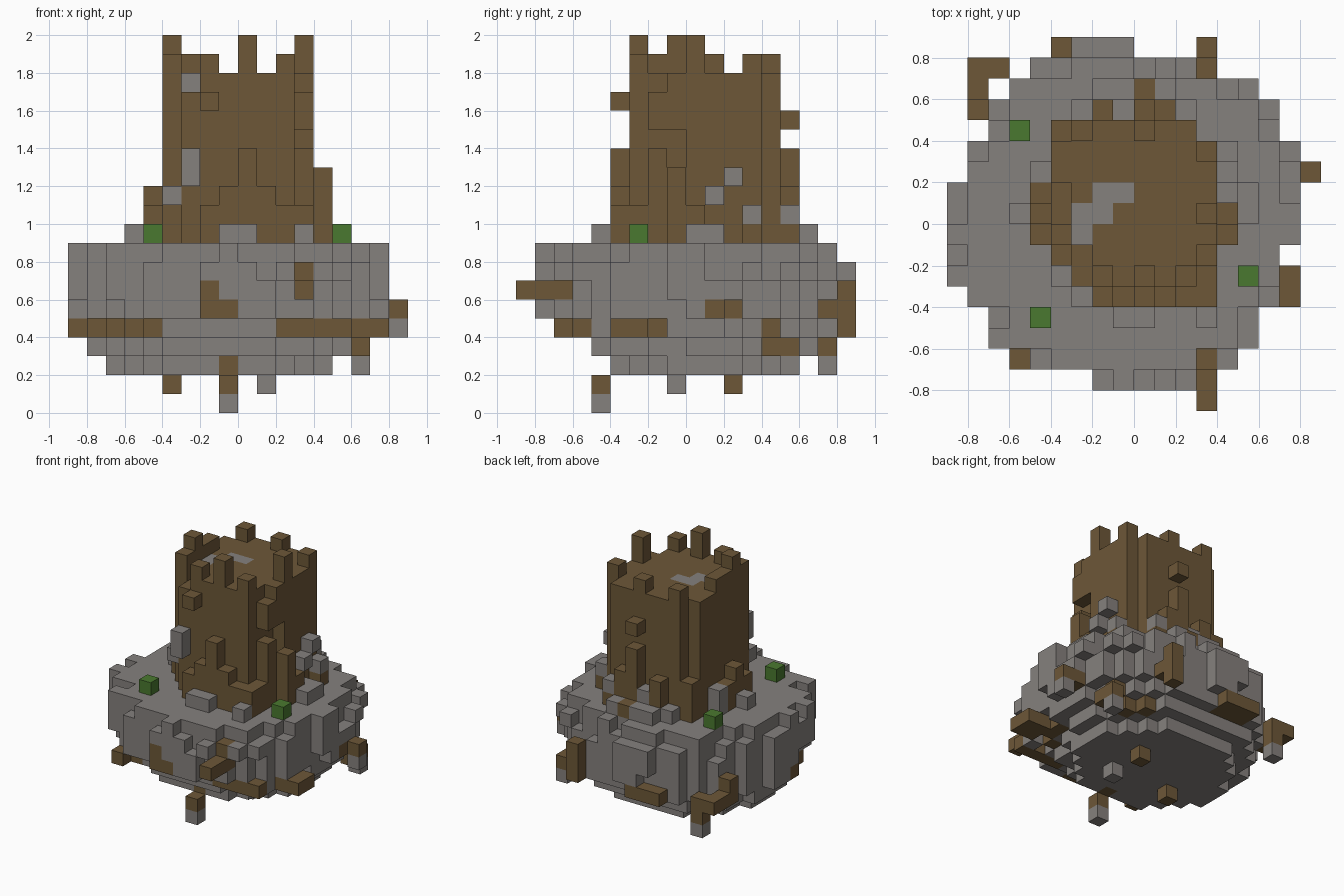
import bpy
import bmesh
import random
from math import hypot

random.seed(4)
if "Cube" in bpy.data.objects:
    bpy.data.objects.remove(bpy.data.objects["Cube"])

UNIT = 0.1
COLOURS = {
    "stone grey": (0.235, 0.218, 0.207),
    "bark brown": (0.153, 0.096, 0.039),
    "moss green": (0.068, 0.190, 0.029),
}
GREY, BROWN, GREEN = COLOURS
cells = {}  # (x, y, z) block position -> (part, colour)


def block(part, colour, x, y, z):
    """Fill a box of blocks; each range is a number or a (start, end) pair."""
    spans = [r if isinstance(r, tuple) else (r, r + 1) for r in (x, y, z)]
    for i in range(*spans[0]):
        for j in range(*spans[1]):
            for k in range(*spans[2]):
                cells[i, j, k] = (part, colour)


def stain(axis, sign, colour, u, z):
    """Recolour the outermost block along an axis, within a rectangle."""
    for a in range(*u):
        for k in range(*z):
            line = [c for c in cells if c[1 - axis] == a and c[2] == k]
            if line:
                hit = max(line, key=lambda c: sign * c[axis])
                cells[hit] = (cells[hit][0], colour)


# Floating rock: ragged outline by row, tapering underneath
ROCK = "floating_rock"
ROWS = [(-2, 3), (-5, 5), (-7, 6), (-7, 6), (-8, 7), (-9, 7), (-9, 7), (-9, 8), (-9, 8),
        (-9, 8), (-8, 8), (-8, 8), (-7, 7), (-7, 7), (-6, 6), (-5, 3), (-3, 0)]
outline = {(i, j) for j, span in enumerate(ROWS, -8) for i in range(*span)}
TAPER = {2: 5.7, 3: 6.8, 4: 7.7, 5: 8.2, 6: 8.5}
for i, j in sorted(outline):
    rim = any((i + a, j + b) not in outline for a, b in ((1, 0), (-1, 0), (0, 1), (0, -1)))
    top = 9 - (random.choice((0, 0, 1, 1, 2)) if rim else 0)
    if j == 8:
        top = 8
    rough = random.uniform(-0.15, 0.15)
    for k in range(2, top):
        # The lowest layers sit a little towards the back
        reach = hypot(i + 1.5, 1.08 * (j - 0.6)) if k < 5 else hypot(i + 1, j)
        if reach + rough <= TAPER.get(k, 20):
            block(ROCK, GREY, i, j, k)
block(ROCK, GREY, -2, -8, 7)

# Brown veins on the rock faces
stain(1, -1, BROWN, (-8, -4), (4, 5))
stain(1, -1, BROWN, (-2, -1), (5, 7))
stain(1, -1, BROWN, (-1, 0), (5, 6))
stain(1, -1, BROWN, (-1, 0), (2, 3))
stain(0, 1, BROWN, (1, 3), (5, 6))
stain(0, 1, BROWN, (4, 6), (3, 4))
stain(0, 1, BROWN, (4, 5), (4, 5))
stain(0, 1, BROWN, (-4, -1), (4, 5))

# Brown root bedded along the front of the rock
for x in range(2, 6):
    cells.pop((x, -7, 4), None)
block(ROCK, BROWN, (2, 6), -6, 4)
block(ROCK, GREY, 5, -5, 4)

# Broken trunk: eight-sided core with a jagged crown
block("trunk", BROWN, (-4, 4), (-2, 4), (9, 18))
block("trunk", BROWN, (-3, 3), (-3, 5), (9, 18))
for x, y, top in ((-4, -1, 20), (0, -3, 20), (3, 0, 20), (-3, 4, 19), (0, 4, 19),
                  (3, 3, 19), (-4, 0, 19), (-4, 1, 19), (-2, -3, 19), (2, -3, 19),
                  (-4, -2, 19)):
    block("trunk", BROWN, x, y, (18, top))

# Notch at the front and breach in the left side of the trunk
for gap in ((-3, -3, 17), (-3, -2, 17), (3, -2, 17), (3, -2, 14),
            *((3, -1, k) for k in range(11, 15))):
    del cells[gap]

# Stone set into the trunk top, and two bark knots
block("trunk", GREY, (-2, 0), 1, 17)
block("trunk", GREY, (-3, -1), 0, 17)
block("trunk", GREY, -3, -1, 17)
block("trunk", BROWN, -2, -4, 16)
block("trunk", BROWN, 0, 5, 15)

# Buttress roots around the trunk foot
for x, top in enumerate((11, 12, 14, 12, 11, 11), -2):
    block("buttress_roots", BROWN, x, -4, (9, top))
for x, y, top in ((4, -1, 13), (4, 0, 11), (-5, -1, 11), (-5, 0, 12), (-5, 1, 11),
                  (-2, 5, 12), (0, 5, 14), (1, 5, 12), (0, 6, 10), (3, -3, 11),
                  (-4, 4, 12), (4, 3, 10), (2, 5, 10)):
    block("buttress_roots", BROWN, x, y, (9, top))

# Loose rubble on the rock top and on the roots
for x, y, z in (((-1, 1), -5, 9), (5, (0, 2), 9), (3, -5, 9), (4, 3, 10), (2, 5, 10),
                (-5, 2, (9, 11)), (-6, 0, 9), (-1, 5, (9, 11)), (-3, 5, 9),
                ((-2, 0), 6, 9), (1, 6, 9), (4, 1, 9)):
    block("rubble", GREY, x, y, z)

# Stones clinging to the trunk sides
for x, y, z in ((4, 2, 12), (4, 1, 11), (-3, -4, (12, 14)), (-4, -3, 11)):
    block("clinging_stones", GREY, x, y, z)

# Moss tufts
for x, y in ((-6, 4), (5, -3), (-5, -5)):
    block("moss", GREEN, x, y, 9)

# Roots that poke out of the rock sides, some tipped with stone
ROOT = "side_roots"
block(ROOT, BROWN, 3, (-9, -6), 6)
block(ROOT, BROWN, 3, -7, 7)
block(ROOT, BROWN, -6, -7, 4)
block(ROOT, BROWN, (-6, -4), -6, 4)
block(ROOT, BROWN, (6, 8), (-4, -2), 4)
block(ROOT, BROWN, (7, 9), 2, 5)
block(ROOT, GREY, 8, 2, 4)
block(ROOT, BROWN, 3, 7, 5)
block(ROOT, BROWN, 3, 8, (4, 7))
block(ROOT, BROWN, (-4, -1), (7, 9), 4)
block(ROOT, BROWN, -8, (5, 8), 4)
block(ROOT, BROWN, -8, 5, 5)
block(ROOT, BROWN, (-8, -6), 7, 4)
block(ROOT, BROWN, -7, 7, 3)
block(ROOT, GREY, -7, 7, 2)
block(ROOT, BROWN, (-9, -7), -1, 4)
block(ROOT, BROWN, 6, (4, 6), 3)
block(ROOT, GREY, 6, 5, 2)

# Roots and stones that hang below
HANG = "hanging_roots"
block(HANG, BROWN, -1, -5, 1)
block(HANG, GREY, -1, -5, 0)
block(HANG, BROWN, -4, -1, 1)
block(HANG, BROWN, 1, 2, 1)
block(HANG, GREY, 1, -1, 1)

# One material per colour
materials = []
for name, rgb in COLOURS.items():
    mat = bpy.data.materials.new(name)
    mat.use_nodes = True
    mat.diffuse_color = (*rgb, 1)
    mat.node_tree.nodes["Principled BSDF"].inputs["Base Color"].default_value = (*rgb, 1)
    materials.append(mat)
slot = {name: n for n, name in enumerate(COLOURS)}


def skin(part):
    """Mesh the exposed faces of one part's blocks."""
    bm = bmesh.new()
    for cell, (owner, colour) in cells.items():
        if owner != part:
            continue
        for axis in range(3):
            for side in (0, 1):
                step = list(cell)
                step[axis] += 2 * side - 1
                if tuple(step) in cells:
                    continue
                corners = []
                for a, b in ((0, 0), (1, 0), (1, 1), (0, 1)):
                    p = list(cell)
                    p[axis] += side
                    p[(axis + 1) % 3] += a
                    p[(axis + 2) % 3] += b
                    corners.append(bm.verts.new([v * UNIT for v in p]))
                face = bm.faces.new(corners if side else corners[::-1])
                face.material_index = slot[colour]
    bmesh.ops.remove_doubles(bm, verts=bm.verts, dist=UNIT / 100)
    mesh = bpy.data.meshes.new(part)
    bm.to_mesh(mesh)
    bm.free()
    for mat in materials:
        mesh.materials.append(mat)
    bpy.context.collection.objects.link(bpy.data.objects.new(part, mesh))


for part in sorted({owner for owner, _ in cells.values()}):
    skin(part)
